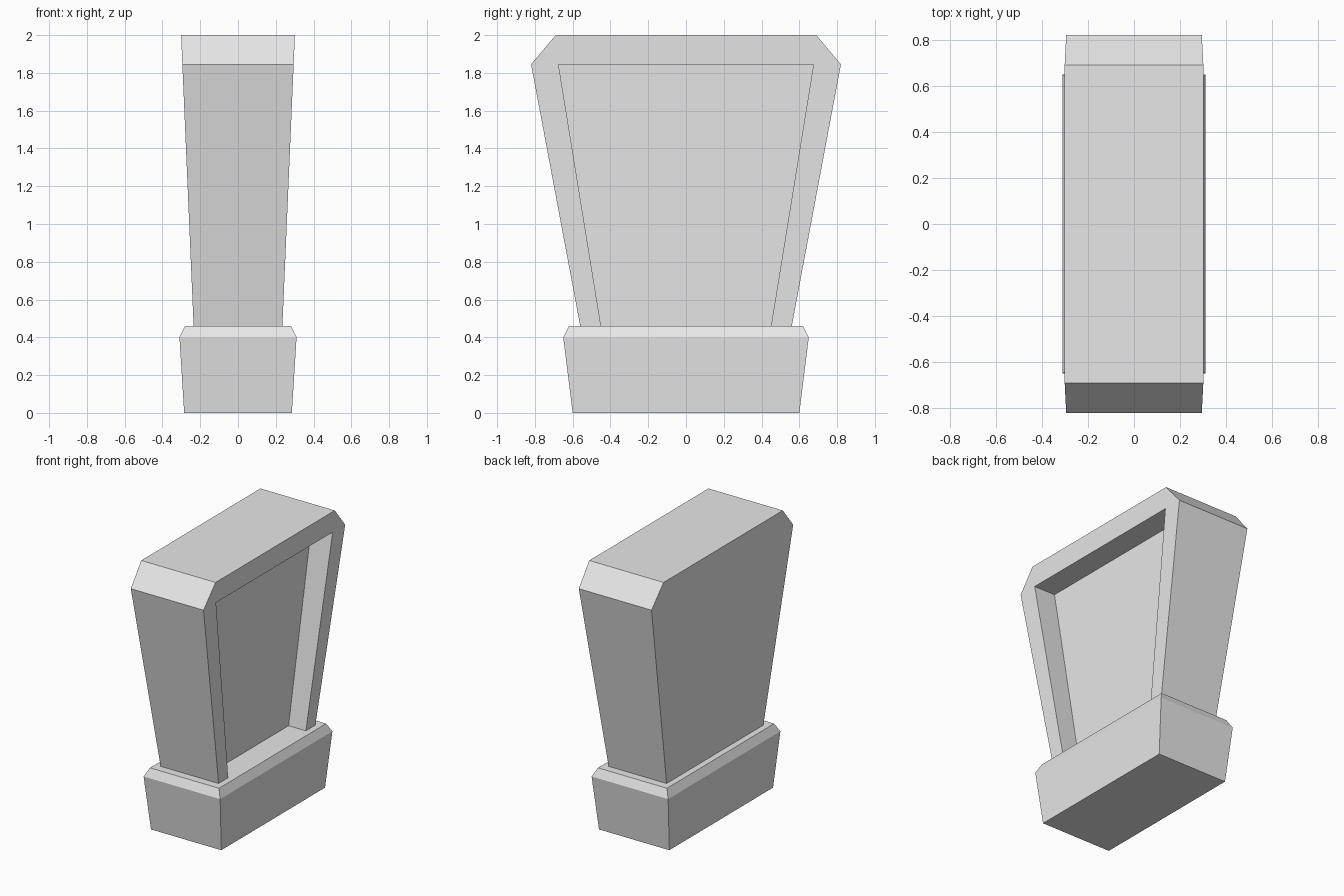
import bpy
import bmesh

cube = bpy.data.objects.get("Cube")
if cube:
    bpy.data.objects.remove(cube, do_unlink=True)

stone = bpy.data.materials.new("light_grey_stone")
stone.use_nodes = True
GREY = (0.8, 0.8, 0.8, 1.0)
stone.diffuse_color = GREY
stone.node_tree.nodes["Principled BSDF"].inputs["Base Color"].default_value = GREY


def finish(name, bm):
    """Turn a bmesh into a flat-shaded stone object."""
    bmesh.ops.recalc_face_normals(bm, faces=bm.faces)
    mesh = bpy.data.meshes.new(name)
    bm.to_mesh(mesh)
    bm.free()
    mesh.materials.append(stone)
    obj = bpy.data.objects.new(name, mesh)
    bpy.context.collection.objects.link(obj)
    return obj


def bridge(bm, a, b, closed=False):
    """Join two equal vertex chains with quads."""
    n = len(a)
    for i in range(n if closed else n - 1):
        j = (i + 1) % n
        bm.faces.new((a[i], a[j], b[j], b[i]))


# Plinth: flared block with a bevelled top edge, as (half x, half y, z) rings
bm = bmesh.new()
rings = []
for hx, hy, z in [(0.285, 0.60, 0), (0.31, 0.65, 0.40), (0.28, 0.62, 0.46)]:
    corners = [(-hx, -hy), (hx, -hy), (hx, hy), (-hx, hy)]
    rings.append([bm.verts.new((x, y, z)) for x, y in corners])
for lower, upper in zip(rings, rings[1:]):
    bridge(bm, lower, upper, closed=True)
bm.faces.new(rings[0])
bm.faces.new(rings[-1])
finish("plinth", bm)

# Body: tapered slab with chamfered shoulders and a niche open to the plinth
FOOT, SHOULDER, TOP = 0.46, 1.845, 2.0


def half_width(z):
    return 0.235 + 0.043 * (z - FOOT)


def niche_floor(z):
    return 0.095 + 0.02 * (z - FOOT)


def mirrored(half):
    """Chain of (y, z) points from the -y foot over to the +y foot."""
    return [(-y, z) for y, z in half] + [(y, z) for y, z in reversed(half)]


outline = mirrored([(0.56, FOOT), (0.82, SHOULDER), (0.69, TOP)])
opening = mirrored([(0.45, FOOT), (0.675, SHOULDER)])

bm = bmesh.new()
plain = [bm.verts.new((-half_width(z), y, z)) for y, z in outline]
front = [bm.verts.new((half_width(z), y, z)) for y, z in outline]
rim = [bm.verts.new((half_width(z), y, z)) for y, z in opening]
floor = [bm.verts.new((niche_floor(z), y, z)) for y, z in opening]

bridge(bm, plain, front)              # ends, shoulders and top
bridge(bm, rim, floor)                # niche jambs and lintel
bm.faces.new(plain)                   # plain side
bm.faces.new(front + rim[::-1])       # frame around the niche
bm.faces.new(floor)                   # niche back panel
bm.faces.new((plain[0], front[0], rim[0], floor[0],
              floor[-1], rim[-1], front[-1], plain[-1]))  # underside
finish("body_with_niche", bm)
